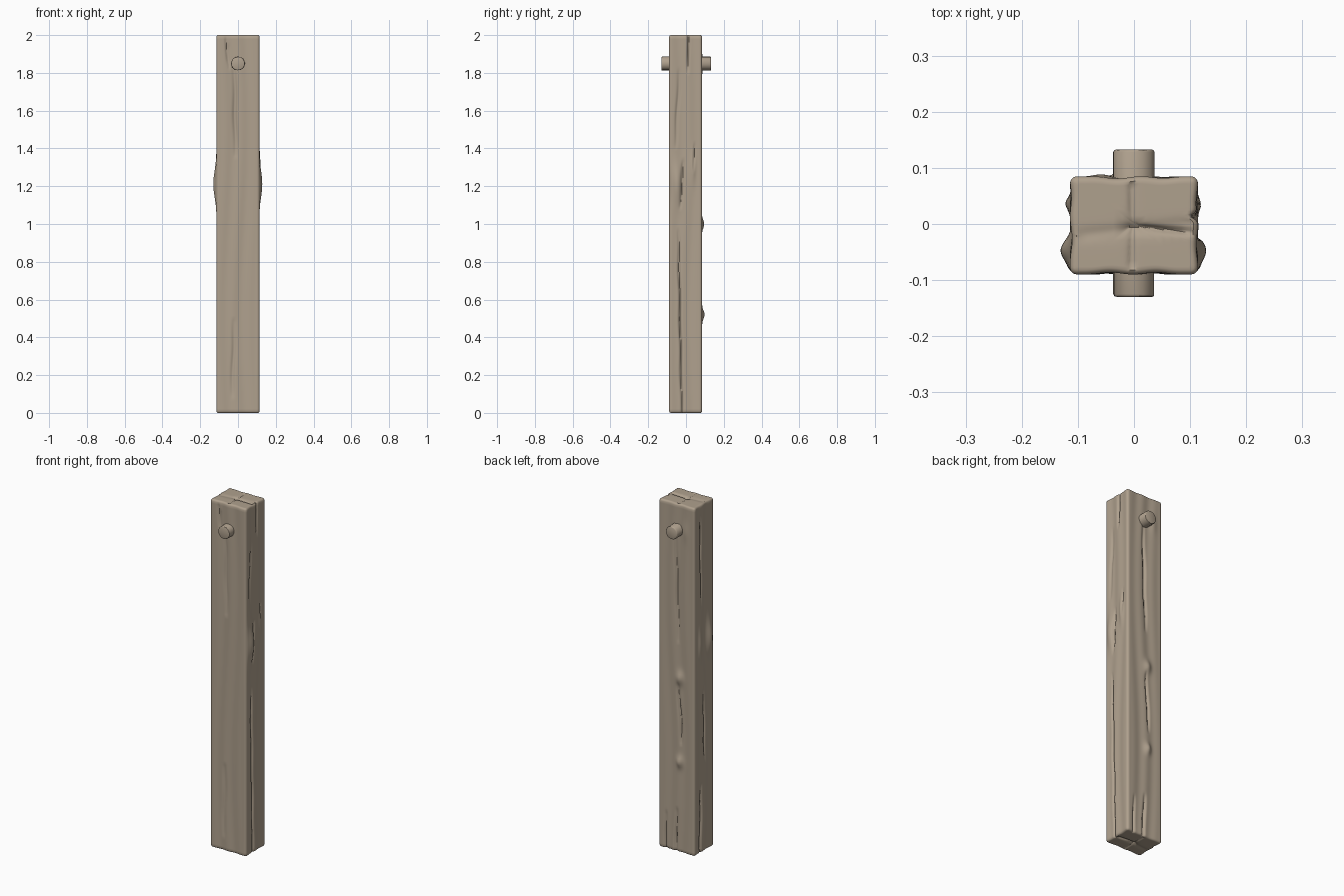
import bpy, bmesh, math, random
from mathutils import Vector, Matrix

if "Cube" in bpy.data.objects:
    bpy.data.objects.remove(bpy.data.objects["Cube"])
random.seed(4)

wood = bpy.data.materials.new("weathered wood")
wood.diffuse_color = (0.43, 0.355, 0.27, 1)
wood.use_nodes = True
wood.node_tree.nodes["Principled BSDF"].inputs["Base Color"].default_value = wood.diffuse_color

X, Y0, Y1, H, R = 0.114, -0.09, 0.085, 2.0, 0.012

# cracks per face: (u at bottom, u at top, z0, z1, depth, half width)
CRACKS = {
    "front": [(-0.012, -0.02, 1.35, 1.85, 0.010, 0.010), (-0.03, -0.02, 0.08, 0.5, 0.008, 0.010),
              (-0.052, -0.068, 1.85, 1.99, 0.008, 0.005), (-0.045, -0.05, 1.82, 1.95, 0.006, 0.005)],
    "right": [(-0.02, -0.04, -0.1, 0.97, 0.014, 0.006), (0.012, 0.012, 1.8, 2.1, 0.012, 0.006),
              (0.042, 0.045, 1.28, 1.43, 0.007, 0.005), (-0.055, -0.035, 1.4, 1.82, 0.007, 0.008),
              (-0.03, -0.012, 1.08, 1.34, 0.010, 0.007)],
    "back": [(-0.01, 0.01, 1.2, 1.85, 0.011, 0.008), (-0.03, -0.01, 0.62, 0.97, 0.012, 0.007),
             (0.07, 0.07, -0.1, 0.22, 0.010, 0.006), (0.01, 0.0, -0.1, 0.25, 0.012, 0.008)],
    "left": [(0.02, 0.03, 1.4, 1.95, 0.011, 0.006), (-0.01, 0.0, 0.5, 0.95, 0.011, 0.006),
             (0.03, 0.02, -0.1, 0.4, 0.012, 0.006)],
}
# swollen knots per face: (u, z, height, u spread, z spread)
KNOTS = {
    "front": [],
    "right": [(-0.045, 1.21, 0.017, 0.026, 0.10), (0.037, 1.3, 0.008, 0.014, 0.08)],
    "left": [(-0.045, 1.21, 0.018, 0.026, 0.10), (0.037, 1.2, 0.009, 0.014, 0.10)],
    "back": [(-0.02, 1.0, 0.014, 0.022, 0.035), (-0.02, 0.52, 0.014, 0.02, 0.03),
             (-0.055, 1.85, 0.004, 0.02, 0.05)],
}


def relief(face, u, z, half):
    """outward offset of the bark-less surface on one face"""
    d = 0.0
    for a, b, z0, z1, depth, w in CRACKS[face]:
        t = (z - z0) / (z1 - z0)
        if 0 < t < 1:
            c = a + (b - a) * t + 0.002 * math.sin(z * 23)
            d -= depth * math.sin(math.pi * t) ** 0.5 * math.exp(-((u - c) / w) ** 2)
    for ku, kz, h, su, sz in KNOTS[face]:
        d += h * math.exp(-((u - ku) / su) ** 2 - ((z - kz) / sz) ** 2)
    # soft hollows that run with the grain
    edge = max(0.0, 1 - (u / half) ** 2)
    d -= 0.0022 * edge * (1 + math.sin(u * 70 + 1.5 * math.sin(z * 3.1) + len(face)))
    return d


# perimeter of the rounded rectangle: (point, normal, face, u, half width)
ring = []
sides = [("front", (0, -1), X, Y0), ("right", (1, 0), X, 0), ("back", (0, 1), X, Y1), ("left", (-1, 0), X, 0)]
corners = [(X - R, Y0 + R), (X - R, Y1 - R), (-X + R, Y1 - R), (-X + R, Y0 + R)]
for i, (face, n, _, _) in enumerate(sides):
    a, b = Vector(corners[i - 1]), Vector(corners[i])
    n = Vector(n)
    cnt = 40 if i % 2 == 0 else 32
    for k in range(cnt + 1):
        p = a.lerp(b, k / cnt)
        u = p.x if i % 2 == 0 else p.y
        ring.append((p + n * R, n, face, u, (b - a).length / 2))
    for k in (1, 2):
        ang = math.atan2(n.y, n.x) + k * math.pi / 6
        m = Vector((math.cos(ang), math.sin(ang)))
        ring.append((b + m * R, m, None, 0, 1))


def end_crack(x, y):
    """splits in the end grain, running out from the middle"""
    d = -0.009 * math.exp(-((y + 0.005 + 0.09 * x) / 0.005) ** 2) * (x > -0.01)
    d -= 0.005 * math.exp(-((x + 0.004) / 0.006) ** 2) * (abs(y) < 0.08)
    return d - 0.003 * math.exp(-((y + 0.01 - 0.1 * x) / 0.012) ** 2)


# beam
bm = bmesh.new()
rows = []
heights = [(0.0, 0.008), (0.003, 0.003), (0.009, 0)]
heights += [(0.009 + (H - 0.018) * i / 160, 0) for i in range(1, 160)]
heights += [(H - 0.009, 0), (H - 0.003, 0.003), (H, 0.008)]
for z, inset in heights:
    row = []
    for p, n, face, u, half in ring:
        d = relief(face, u, z, half) if face else 0
        q = p + n * (d - inset)
        row.append(bm.verts.new((q.x, q.y, z)))
    rows.append(row)


def bridge(a, b):
    m = len(a)
    for k in range(m):
        bm.faces.new((a[k], a[(k + 1) % m], b[(k + 1) % m], b[k]))


for a, b in zip(rows, rows[1:]):
    bridge(a, b)

# end grain caps
for row, z, sgn in ((rows[-1], H, 1), (rows[0], 0, -1)):
    prev = row
    for s in (0.93, 0.8, 0.65, 0.5, 0.35, 0.2, 0.08):
        new = [bm.verts.new((v.co.x * s, v.co.y * s, z + sgn * end_crack(v.co.x * s, v.co.y * s))) for v in row]
        if sgn > 0:
            bridge(prev, new)
        else:
            bridge(new, prev)
        prev = new
    bm.faces.new(prev if sgn > 0 else prev[::-1])


def finish(name, bm, angle):
    me = bpy.data.meshes.new(name)
    bm.to_mesh(me)
    bm.free()
    me.materials.append(wood)
    ob = bpy.data.objects.new(name, me)
    bpy.context.collection.objects.link(ob)
    bpy.ops.object.select_all(action='DESELECT')
    ob.select_set(True)
    bpy.context.view_layer.objects.active = ob
    bpy.ops.object.shade_smooth_by_angle(angle=math.radians(angle))
    return ob


finish("beam", bm, 50)

# round peg driven through the beam, ends slightly worn
bm = bmesh.new()
bmesh.ops.create_cone(bm, cap_ends=True, segments=14, radius1=0.037, radius2=0.037, depth=0.263,
                      matrix=Matrix.Translation((0, 0.0015, 1.85)) @ Matrix.Rotation(math.pi / 2, 4, 'X'))
rims = [e for e in bm.edges if abs(e.verts[0].co.y - e.verts[1].co.y) < 0.01]
bmesh.ops.bevel(bm, geom=rims, offset=0.005, segments=2, affect='EDGES', profile=0.5)
for v in bm.verts:
    v.co.x += random.uniform(-0.001, 0.001)
    v.co.z += random.uniform(-0.001, 0.001)
finish("peg", bm, 40)
